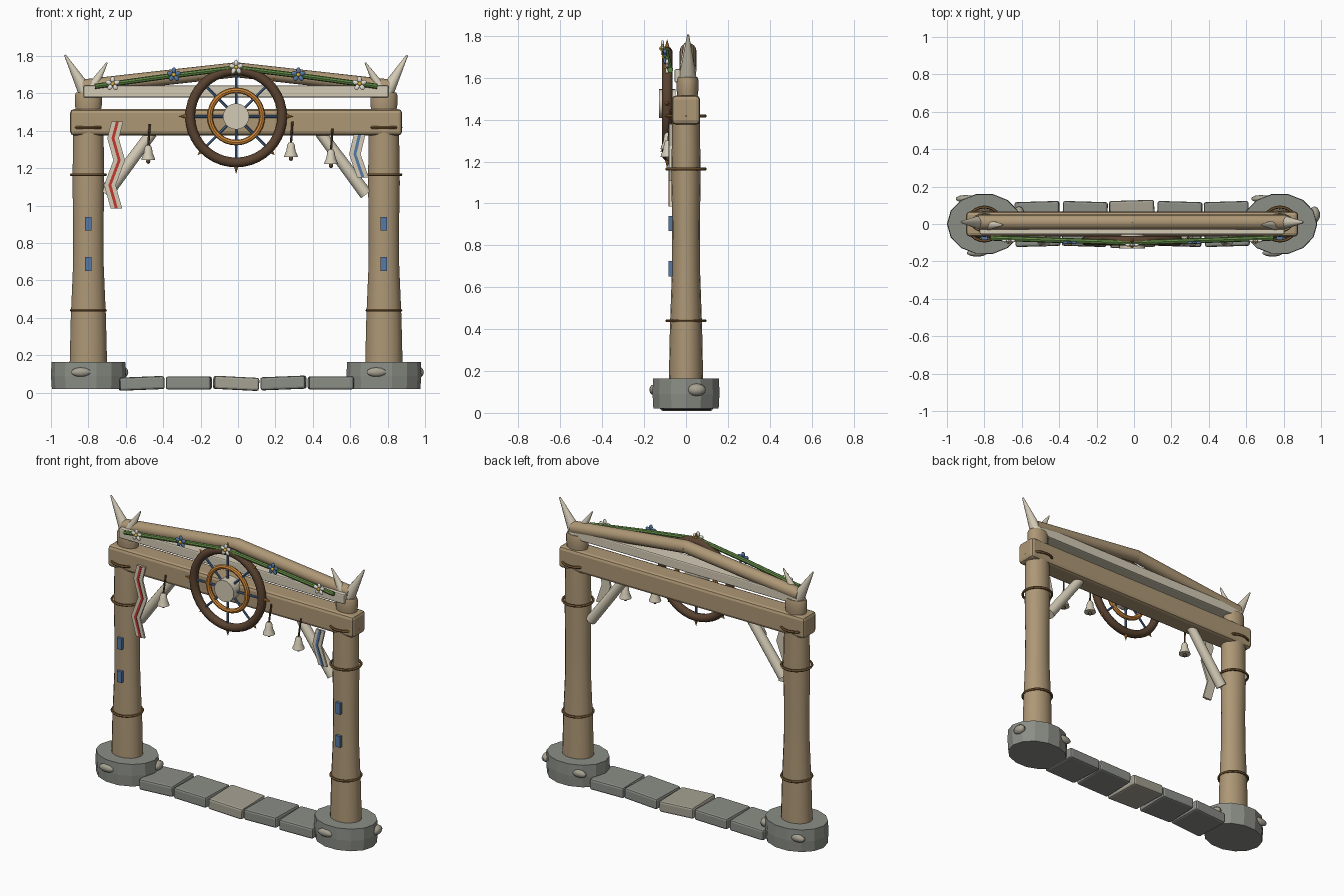
import bpy, bmesh, math
from mathutils import Vector, Matrix

if "Cube" in bpy.data.objects:
    bpy.data.objects.remove(bpy.data.objects["Cube"])

C = -0.01  # mirror line of the arch


def mat(name, rgb):
    m = bpy.data.materials.new(name)
    m.diffuse_color = (*rgb, 1)
    m.use_nodes = True
    m.node_tree.nodes["Principled BSDF"].inputs["Base Color"].default_value = m.diffuse_color
    return m


TAN = mat("tan_wood", (0.42, 0.31, 0.18))
CREAM = mat("cream_wood", (0.66, 0.60, 0.47))
STONE = mat("stone", (0.26, 0.27, 0.24))
PALE = mat("pale_stone", (0.38, 0.36, 0.29))
BROWN = mat("dark_brown", (0.10, 0.055, 0.03))
ROPE = mat("rope", (0.22, 0.12, 0.04))
ORANGE = mat("orange", (0.65, 0.25, 0.04))
BLUE = mat("blue", (0.09, 0.19, 0.38))
GREEN = mat("green", (0.12, 0.25, 0.06))
RED = mat("red", (0.55, 0.04, 0.03))
WHITE = mat("white", (0.78, 0.76, 0.68))
YELLOW = mat("yellow", (0.75, 0.45, 0.04))


def finish(name, bm, material, smooth=True, bevel=0):
    bmesh.ops.recalc_face_normals(bm, faces=bm.faces)
    me = bpy.data.meshes.new(name)
    bm.to_mesh(me)
    bm.free()
    ob = bpy.data.objects.new(name, me)
    bpy.context.collection.objects.link(ob)
    me.materials.append(material)
    if bevel:
        b = ob.modifiers.new("bevel", 'BEVEL')
        b.width, b.segments = bevel, 2
    if smooth:
        bpy.ops.object.select_all(action='DESELECT')
        ob.select_set(True)
        bpy.context.view_layer.objects.active = ob
        bpy.ops.object.shade_smooth_by_angle(angle=math.radians(40))
    return ob


def box(name, loc, size, material, bevel=0, rot=(0, 0)):
    bm = bmesh.new()
    M = (Matrix.Translation(loc) @ Matrix.Rotation(rot[0], 4, 'Z')
         @ Matrix.Rotation(rot[1], 4, 'Y') @ Matrix.Diagonal((*size, 1)))
    bmesh.ops.create_cube(bm, size=1, matrix=M)
    return finish(name, bm, material, False, bevel)


def rod(name, a, b, r1, r2, material, seg=12):
    a, b = Vector(a), Vector(b)
    d = b - a
    M = Matrix.Translation((a + b) / 2) @ d.to_track_quat('Z', 'Y').to_matrix().to_4x4()
    bm = bmesh.new()
    bmesh.ops.create_cone(bm, cap_ends=True, segments=seg, radius1=r1, radius2=r2,
                          depth=d.length, matrix=M)
    return finish(name, bm, material)


def ball(name, loc, scale, material, rot=0):
    bm = bmesh.new()
    M = Matrix.Translation(loc) @ Matrix.Rotation(rot, 4, 'Y') @ Matrix.Diagonal((*scale, 1))
    bmesh.ops.create_uvsphere(bm, u_segments=10, v_segments=6, radius=1, matrix=M)
    return finish(name, bm, material)


def lathe(name, loc, profile, material, ys=1, seg=16, smooth=True):
    bm = bmesh.new()
    rings = [[bm.verts.new((loc[0] + r * math.cos(t), loc[1] + ys * r * math.sin(t), loc[2] + z))
              for t in (2 * math.pi * i / seg for i in range(seg))] for r, z in profile]
    for p, q in zip(rings, rings[1:]):
        for i in range(seg):
            j = (i + 1) % seg
            bm.faces.new((p[i], p[j], q[j], q[i]))
    bm.faces.new(rings[0])
    bm.faces.new(rings[-1])
    return finish(name, bm, material, smooth)


def ring(name, loc, R, r, material, upright=False, seg=32, sides=8):
    bm = bmesh.new()
    g = []
    for i in range(seg):
        t = 2 * math.pi * i / seg
        row = []
        for k in range(sides):
            u = 2 * math.pi * k / sides
            d, h = R + r * math.cos(u), r * math.sin(u)
            x, y = d * math.cos(t), d * math.sin(t)
            row.append(bm.verts.new(Vector(loc) + Vector((x, h, y) if upright else (x, y, h))))
        g.append(row)
    for i in range(seg):
        for k in range(sides):
            i2, k2 = (i + 1) % seg, (k + 1) % sides
            bm.faces.new((g[i][k], g[i2][k], g[i2][k2], g[i][k2]))
    return finish(name, bm, material)


def ribbon(name, pts, w, y0, y1, material):
    bm = bmesh.new()
    rows = [[bm.verts.new(v) for v in ((x - w, y0, z), (x + w, y0, z), (x + w, y1, z), (x - w, y1, z))]
            for x, z in pts]
    for p, q in zip(rows, rows[1:]):
        for i in range(4):
            j = (i + 1) % 4
            bm.faces.new((p[i], p[j], q[j], q[i]))
    bm.faces.new(rows[0])
    bm.faces.new(rows[-1])
    return finish(name, bm, material, False)


# Both sides: base, pillar, ropes, plaques, cap, horns, brace, rafter
for s, side in ((-1, "left"), (1, "right")):
    X = C + s * 0.79
    lathe(side + "_base", (X, 0, 0), [(0.195, 0.02), (0.2, 0.09), (0.197, 0.165)], STONE, 0.82, 14, False)
    for i, (dx, y) in enumerate(((-0.04, -0.155), (0.185, 0.05), (-0.1, 0.135))):
        sc = (0.03, 0.045, 0.03) if i == 1 else (0.055, 0.02, 0.025)
        ball(f"{side}_pebble_{i}", (X + dx, y, 0.11), sc, PALE)
    lathe(side + "_pillar", (X, 0, 0), [(0.1, 0.15), (0.094, 0.4), (0.082, 0.68), (0.081, 0.9),
                                        (0.085, 1.12), (0.081, 1.4)], TAN, 0.82)
    for z in (0.44, 1.165, 1.418):
        ring(side + "_rope", (X, 0, z), 0.091, 0.008, ROPE, seg=24, sides=6)
    for z in (0.688, 0.904):
        box(side + "_plaque", (X, -0.073, z), (0.034, 0.022, 0.073), BLUE)
    lathe(side + "_cap", (X, 0.007, 0), [(0.066, 1.5), (0.072, 1.54), (0.072, 1.59), (0.066, 1.605)], TAN, 0.72)
    rod(side + "_large_horn", (C + s * 0.80, 0.008, 1.6), (C + s * 0.915, 0.01, 1.805), 0.042, 0.005, CREAM)
    rod(side + "_small_horn", (C + s * 0.77, -0.005, 1.63), (C + s * 0.69, -0.005, 1.765), 0.03, 0.004, CREAM)
    rod(side + "_brace", (C + s * 0.45, 0, 1.39), (C + s * 0.695, 0, 1.06), 0.03, 0.034, CREAM)
    rod(side + "_rafter", (C + s * 0.82, 0.01, 1.635), (C - s * 0.005, 0.01, 1.727), 0.04, 0.04, TAN, 16)

# Cross beams
box("main_beam", (C, 0, 1.446), (1.775, 0.135, 0.14), TAN, 0.02)
box("upper_plank", (C, -0.005, 1.61), (1.63, 0.1, 0.065), CREAM, 0.008)

# Threshold stones
for i in range(5):
    tilt = (-0.04, 0.0, 0.05, -0.04, 0.0)[i]
    box(f"threshold_stone_{i}", (C - 0.506 + i * 0.253, 0, (0.05, 0.052, 0.05, 0.052, 0.052)[i]),
        (0.24, 0.24 + 0.012 * (i == 2), 0.07), PALE if i == 2 else STONE, 0.012, (0.03 * (-1) ** i, tilt))

# Wheel with spokes, studs and hub
W = Vector((C, -0.09, 1.477))
ring("wheel_rim", W, 0.246, 0.026, BROWN, True, 40, 10)
ring("wheel_inner_ring", W, 0.14, 0.015, ORANGE, True, 32)
rod("wheel_hub", W + Vector((0, 0.04, 0)), W + Vector((0, -0.04, 0)), 0.07, 0.07, CREAM, 20)
for i in range(8):
    a = i * math.pi / 4
    d = Vector((math.cos(a), 0, math.sin(a)))
    rod(f"wheel_spoke_{i}", W + d * 0.05, W + d * 0.235, 0.007, 0.007, BLUE, 8)
    rod(f"wheel_stud_{i}", W + d * 0.255, W + d * (0.305 if i % 2 == 0 else 0.29), 0.015, 0.001, ORANGE, 8)

# Garland and flowers
g = [(C - 0.755, -0.075, 1.638), (C - 0.38, -0.088, 1.69), (C, -0.1, 1.737),
     (C + 0.38, -0.088, 1.69), (C + 0.755, -0.075, 1.638)]
for i in range(4):
    rod(f"garland_{i}", g[i], g[i + 1], 0.014, 0.014, GREEN, 8)
for i, (dx, y, z) in enumerate(((-0.66, -0.09, 1.652), (-0.333, -0.1, 1.7), (0, -0.112, 1.74),
                                (0.333, -0.1, 1.7), (0.66, -0.09, 1.652))):
    for k in range(5):
        a = k * 2 * math.pi / 5 + math.pi / 2
        ball(f"flower_{i}_petal", (C + dx + 0.023 * math.cos(a), y, z + 0.023 * math.sin(a)),
             (0.017, 0.008, 0.012), BLUE if i % 2 else WHITE, -a)
    ball(f"flower_{i}_centre", (C + dx, y - 0.007, z), (0.011, 0.009, 0.011), YELLOW)

# Hanging bells
for i, (x, z) in enumerate(((-0.48, 1.245), (0.283, 1.26), (0.497, 1.222))):
    lathe(f"bell_{i}", (x, -0.085, z), [(0.037, 0), (0.034, 0.012), (0.024, 0.035), (0.02, 0.065),
                                        (0.012, 0.078)], CREAM, 1, 12)
    ball(f"bell_clapper_{i}", (x, -0.085, z - 0.007), (0.012, 0.012, 0.014), BROWN)
    rod(f"bell_cord_{i}", (x, -0.085, z + 0.07), (x + 0.008, -0.072, z + 0.19), 0.006, 0.006, BROWN, 6)

# Zigzag ribbons with a coloured stripe
for name, pts, col in (
        ("left", [(-0.645, 1.45), (-0.668, 1.36), (-0.635, 1.243), (-0.685, 1.11), (-0.65, 0.985)], RED),
        ("right", [(0.65, 1.38), (0.625, 1.275), (0.668, 1.15)], BLUE)):
    ribbon(name + "_ribbon", pts, 0.031, -0.08, -0.068, CREAM)
    ribbon(name + "_ribbon_stripe", pts, 0.008, -0.084, -0.078, col)
